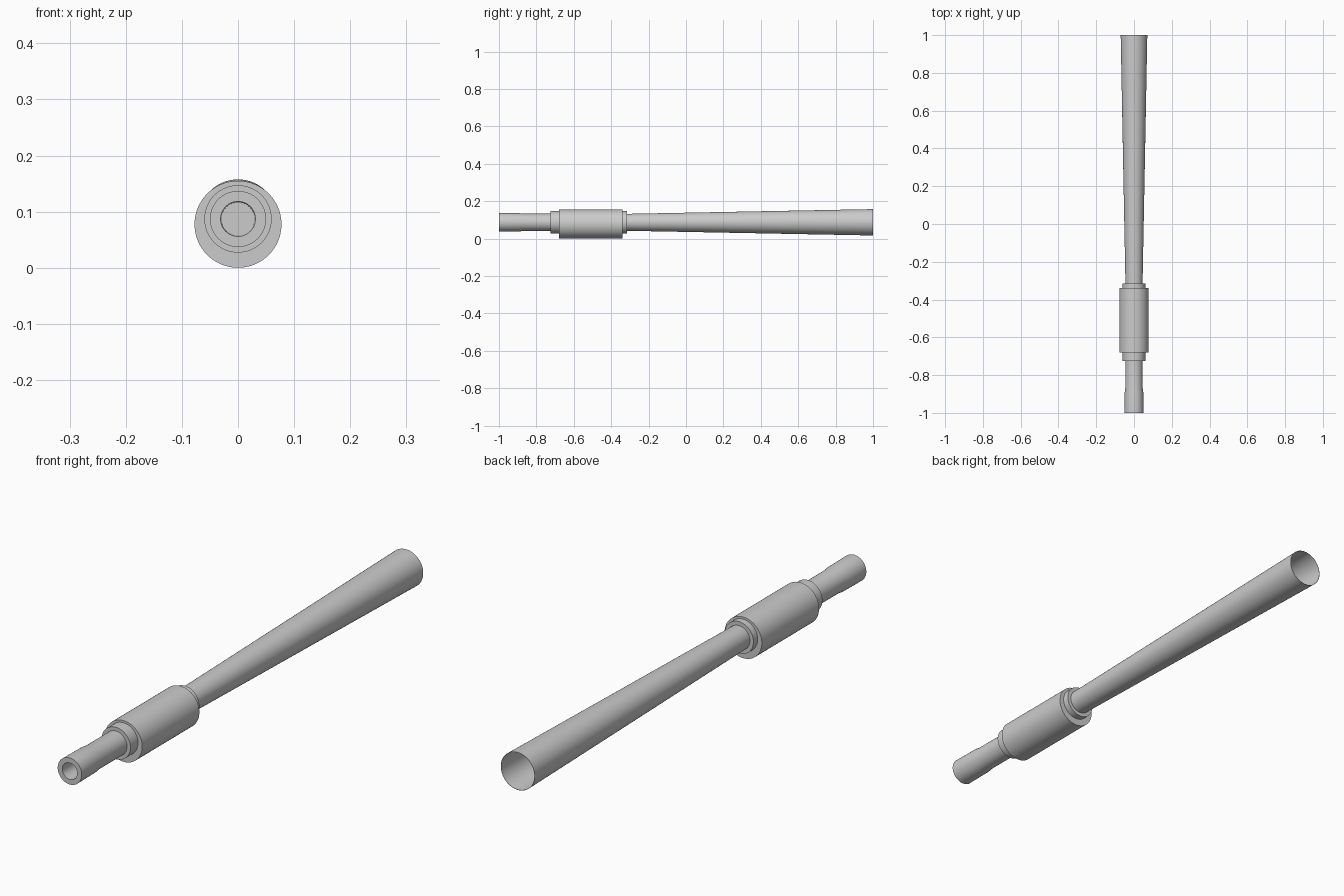
import bpy
import bmesh
import math

if "Cube" in bpy.data.objects:
    bpy.data.objects.remove(bpy.data.objects["Cube"])

SEGMENTS = 64
AXIS_Z = 0.087

grey = bpy.data.materials.new("grey metal")
grey.diffuse_color = (0.6, 0.6, 0.6, 1)
grey.use_nodes = True
grey.node_tree.nodes["Principled BSDF"].inputs["Base Color"].default_value = grey.diffuse_color


def lathe(name, profile, z=AXIS_Z):
    """Spin (radius, y) points round a lengthwise axis at height z."""
    bm = bmesh.new()
    rings = []
    for r, y in profile:
        if r == 0:
            rings.append([bm.verts.new((0, y, z))])
        else:
            rings.append([bm.verts.new((r * math.cos(a), y, z + r * math.sin(a)))
                          for a in (2 * math.pi * i / SEGMENTS for i in range(SEGMENTS))])
    for a, b in zip(rings, rings[1:]):
        for i in range(SEGMENTS):
            j = (i + 1) % SEGMENTS
            if len(a) == 1:
                bm.faces.new((a[0], b[j], b[i]))
            elif len(b) == 1:
                bm.faces.new((a[i], a[j], b[0]))
            else:
                bm.faces.new((a[i], a[j], b[j], b[i]))
    bmesh.ops.recalc_face_normals(bm, faces=bm.faces)
    mesh = bpy.data.meshes.new(name)
    bm.to_mesh(mesh)
    bm.free()
    mesh.materials.append(grey)
    obj = bpy.data.objects.new(name, mesh)
    bpy.context.collection.objects.link(obj)
    bpy.ops.object.select_all(action='DESELECT')
    obj.select_set(True)
    bpy.context.view_layer.objects.active = obj
    bpy.ops.object.shade_smooth_by_angle(angle=math.radians(30))
    return obj


# Front stem: slightly flared tip with a blind bore
lathe("front_stem", [(0, -0.70), (0.0295, -0.70), (0.031, -1.0), (0.050, -1.0),
                     (0.049, -0.89), (0.046, -0.87), (0.046, -0.68), (0, -0.68)])

# Stepped collar running through the sleeve
lathe("collar", [(0, -0.725), (0.060, -0.725), (0.060, -0.315), (0, -0.315)])

# Thick outer sleeve, set slightly lower than the tube
lathe("sleeve", [(0, -0.68), (0.0775, -0.68), (0.0775, -0.34), (0, -0.34)], z=0.0775)

# Long tapering tube, thin-walled and open at the rear
lathe("tapered_tube", [(0, -0.33), (0.045, -0.33), (0.0705, 1.0),
                       (0.0695, 1.0), (0.044, -0.31), (0, -0.31)])
